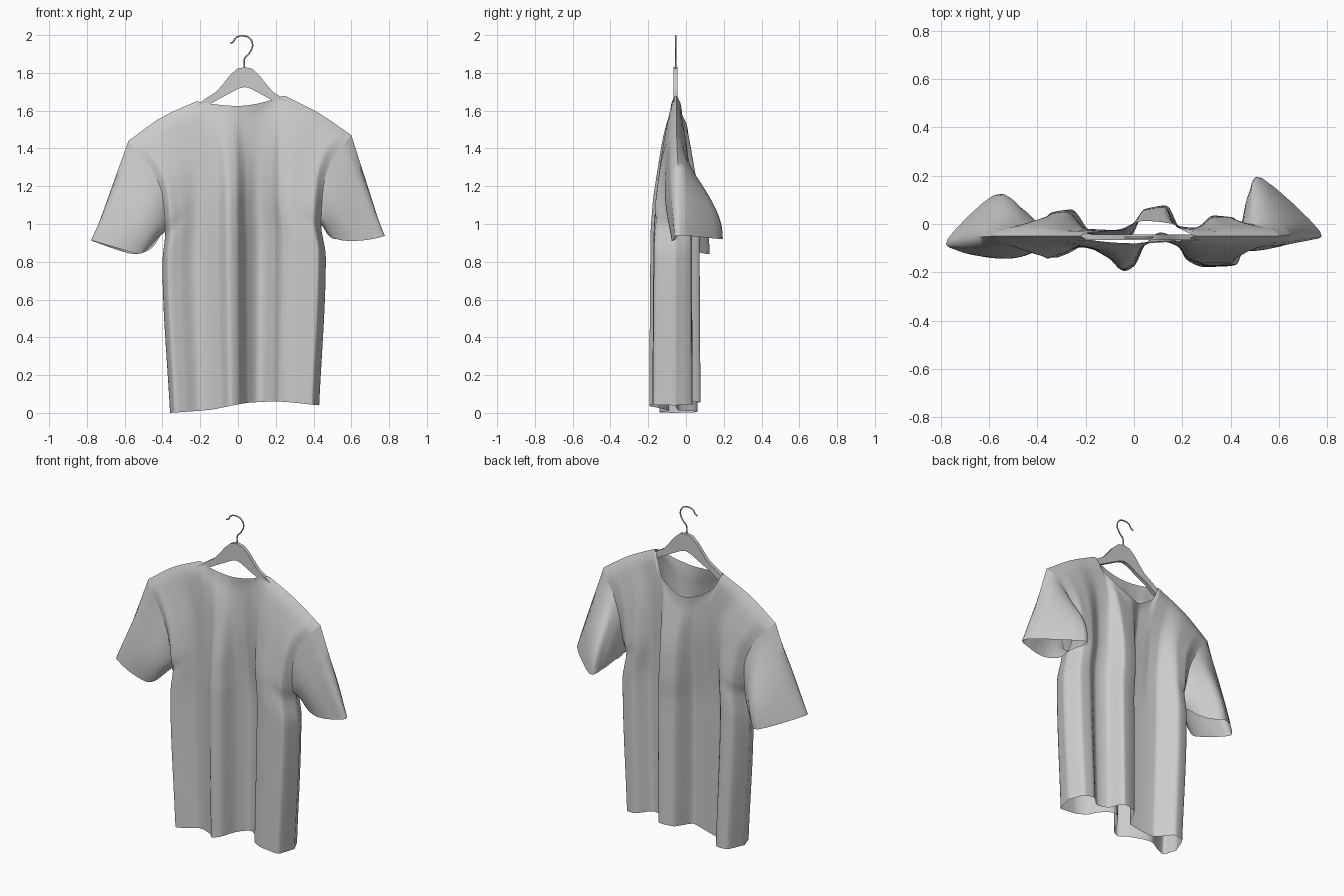
import bpy, bmesh, math
from mathutils import Vector

if "Cube" in bpy.data.objects:
    bpy.data.objects.remove(bpy.data.objects["Cube"], do_unlink=True)

grey = bpy.data.materials.new("soft grey")
grey.use_nodes = True
grey.diffuse_color = (0.6, 0.6, 0.6, 1)
grey.node_tree.nodes["Principled BSDF"].inputs["Base Color"].default_value = (0.6, 0.6, 0.6, 1)


def ease(keys, u):
    """Monotone smooth interpolation through (position, value) keys."""
    slopes = [(b[1] - a[1]) / (b[0] - a[0]) for a, b in zip(keys, keys[1:])]
    tangents = [slopes[0]]
    for m, n in zip(slopes, slopes[1:]):
        tangents.append(2 * m * n / (m + n) if m * n > 0 else 0)
    tangents.append(slopes[-1])
    i = 0
    while i < len(slopes) - 1 and u > keys[i + 1][0]:
        i += 1
    h = keys[i + 1][0] - keys[i][0]
    p = min(max((u - keys[i][0]) / h, 0), 1)
    q = p * p * (3 - 2 * p)
    return (keys[i][1] * (1 - q) + keys[i + 1][1] * q
            + h * p * (1 - p) * (tangents[i] * (1 - p) - tangents[i + 1] * p))


def closed_spline(points, count):
    """Samples a closed Catmull-Rom loop."""
    pts, n = [Vector(p) for p in points], len(points)
    loop = []
    for k in range(count):
        f = k * n / count
        i, t = int(f), f - int(f)
        a, b, c, d = (pts[(i + j) % n] for j in (-1, 0, 1, 2))
        loop.append(0.5 * (2 * b + (c - a) * t + (2 * a - 5 * b + 4 * c - d) * t**2
                           + (3 * b - a - 3 * c + d) * t**3))
    return loop


def add_object(name, bm, angle):
    bmesh.ops.remove_doubles(bm, verts=bm.verts, dist=0.0005)
    bmesh.ops.recalc_face_normals(bm, faces=bm.faces)
    mesh = bpy.data.meshes.new(name)
    bm.to_mesh(mesh)
    bm.free()
    mesh.materials.append(grey)
    obj = bpy.data.objects.new(name, mesh)
    bpy.context.collection.objects.link(obj)
    bpy.ops.object.select_all(action="DESELECT")
    obj.select_set(True)
    bpy.context.view_layer.objects.active = obj
    bpy.ops.object.shade_smooth_by_angle(angle=math.radians(angle))


def add_grid(bm, rows, closed=False):
    verts = [[bm.verts.new(p) for p in row] for row in rows]
    n = len(rows[0])
    for low, high in zip(verts, verts[1:]):
        for i in range(n if closed else n - 1):
            j = (i + 1) % n
            bm.faces.new((low[i], low[j], high[j], high[i]))


# Shirt body: two draped sheets joined at the sides and shoulders
MID = -0.05
ROWS, COLS, ARMPIT = 48, 112, 32
NECK_L, NECK_R = .305, .7
left_edge = [(0, -.36), (.55, -.40), (.67, -.385), (.8, -.40), (.9, -.46), (1, -.58)]
right_edge = [(0, .43), (.55, .465), (.67, .44), (.8, .45), (.9, .49), (1, .60)]
hem = [(0, 0), (.25, .015), (.55, .055), (.7, .06), (1, .04)]
shoulder_l = [(0, 1.44), (.15, 1.565), (NECK_L, 1.65)]
shoulder_r = [(NECK_R, 1.68), (.85, 1.59), (1, 1.47)]
front_neck = [(NECK_L, 1.65), (.4, 1.632), (.49, 1.625), (.57, 1.635), (NECK_R, 1.68)]
back_neck = [(NECK_L, 1.65), (.36, 1.54), (.49, 1.465), (.63, 1.54), (NECK_R, 1.68)]
front_folds = [(-.36, -.06), (-.33, -.14), (-.28, -.125), (-.2, -.09), (-.09, -.145),
               (-.04, -.195), (0, -.175), (.05, -.08), (.11, -.035), (.18, -.085),
               (.22, -.15), (.29, -.178), (.39, -.175), (.43, -.06)]
back_folds = [(-.36, -.06), (-.31, .05), (-.26, .06), (-.17, -.04), (-.02, -.055),
              (.05, .06), (.13, .077), (.18, -.015), (.24, -.03), (.33, .035),
              (.38, .03), (.43, -.06)]
fold_fade = [(0, 1), (.55, .95), (.67, .8), (.8, .5), (.92, .25), (1, 0)]
chest_puff = [(0, 0), (.5, 0), (.85, .027), (.97, .022), (1, 0)]


def top_edge(s, front):
    if s < NECK_L:
        return ease(shoulder_l, s)
    if s > NECK_R:
        return ease(shoulder_r, s)
    return ease(front_neck if front else back_neck, s)


def cloth(s, t, front):
    """Point of a sheet: s runs across, t runs from hem to top edge."""
    x = ease(left_edge, t) * (1 - s) + ease(right_edge, t) * s
    bottom = ease(hem, s)
    z = bottom + (top_edge(s, front) - bottom) * t
    fold = ease(front_folds if front else back_folds, -.36 + .79 * s)
    fade = ease(fold_fade, z / top_edge(s, True))
    # Armholes gape at the sides, the chest swells gently between them
    start = ARMPIT / ROWS
    gape = 0
    if start < t < 1:
        gape = .057 * math.sin(math.pi * (t - start) / (1 - start)) ** .45
    side = abs(2 * s - 1) ** 8
    puff = gape * side + ease(chest_puff, t) * (1 - side)
    if NECK_L < s < NECK_R:
        across = (s - NECK_L) / (NECK_R - NECK_L)
        puff = max(puff, .03 * t**6 * math.sin(math.pi * across) ** .5)
    return Vector((x, MID + fade * (fold - MID) + (-puff if front else puff), z))


bm = bmesh.new()
for front in (True, False):
    add_grid(bm, [[cloth(c / COLS, r / ROWS, front) for c in range(COLS + 1)]
                  for r in range(ROWS + 1)])
add_object("shirt_body", bm, 75)


# Sleeves: lofted from each armhole to an open cuff
def sleeve(name, side, cuff):
    front = [cloth(side, r / ROWS, True) for r in range(ROWS, ARMPIT, -1)]
    back = [cloth(side, r / ROWS, False) for r in range(ARMPIT, ROWS)]
    armhole = front + back
    end = closed_spline(cuff, len(armhole))
    rows = []
    for k in range(13):
        t = k / 12
        row = [a.lerp(b, t) for a, b in zip(armhole, end)]
        for p in row:
            p.y = MID + (p.y - MID) * (1 + .25 * math.sin(math.pi * t))
        rows.append(row)
    sleeve_bm = bmesh.new()
    add_grid(sleeve_bm, rows, closed=True)
    add_object(name, sleeve_bm, 75)


sleeve("right_sleeve", 0, [(-.77, -.06, .91), (-.73, -.11, .90), (-.61, -.135, .865),
                           (-.51, -.115, .845), (-.42, -.05, .93), (-.45, .02, .88),
                           (-.50, .07, .85), (-.58, .12, .845)])
sleeve("left_sleeve", 1, [(.77, -.03, .94), (.71, -.065, .92), (.60, -.075, .91),
                          (.51, -.05, .925), (.455, -.03, .98), (.465, .06, .96),
                          (.48, .13, .94), (.53, .19, .92)])

# Hanger: mirrored arch, extruded
CENTRE = .035
outer = [(0, 1.83), (.04, 1.822), (.08, 1.785), (.115, 1.74), (.15, 1.70), (.20, 1.668), (.38, 1.54)]
inner = [(.37, 1.505), (.17, 1.643), (.03, 1.718), (0, 1.725)]
top = [(-d, z) for d, z in reversed(outer)] + outer[1:]
under = inner + [(-d, z) for d, z in reversed(inner[:-1])]
bm = bmesh.new()
face = bm.faces.new([bm.verts.new((CENTRE + d, -.066, z)) for d, z in top + under])
moved = bmesh.ops.extrude_face_region(bm, geom=[face])["geom"]
bmesh.ops.translate(bm, vec=(0, .022, 0), verts=[g for g in moved if isinstance(g, bmesh.types.BMVert)])
add_object("hanger", bm, 40)

# Hook: thin bent wire
curve = bpy.data.curves.new("hook", "CURVE")
curve.dimensions = "3D"
curve.bevel_depth = .004
curve.bevel_resolution = 2
path = [(.035, 1.82), (.035, 1.875), (.06, 1.905), (.077, 1.945), (.062, 1.983),
        (.025, 1.996), (-.012, 1.985), (-.025, 1.965), (-.04, 1.957)]
line = curve.splines.new("BEZIER")
line.bezier_points.add(len(path) - 1)
for point, (x, z) in zip(line.bezier_points, path):
    point.co = (x, -.055, z)
    point.handle_left_type = point.handle_right_type = "AUTO"
curve.materials.append(grey)
hook = bpy.data.objects.new("hook", curve)
bpy.context.collection.objects.link(hook)
